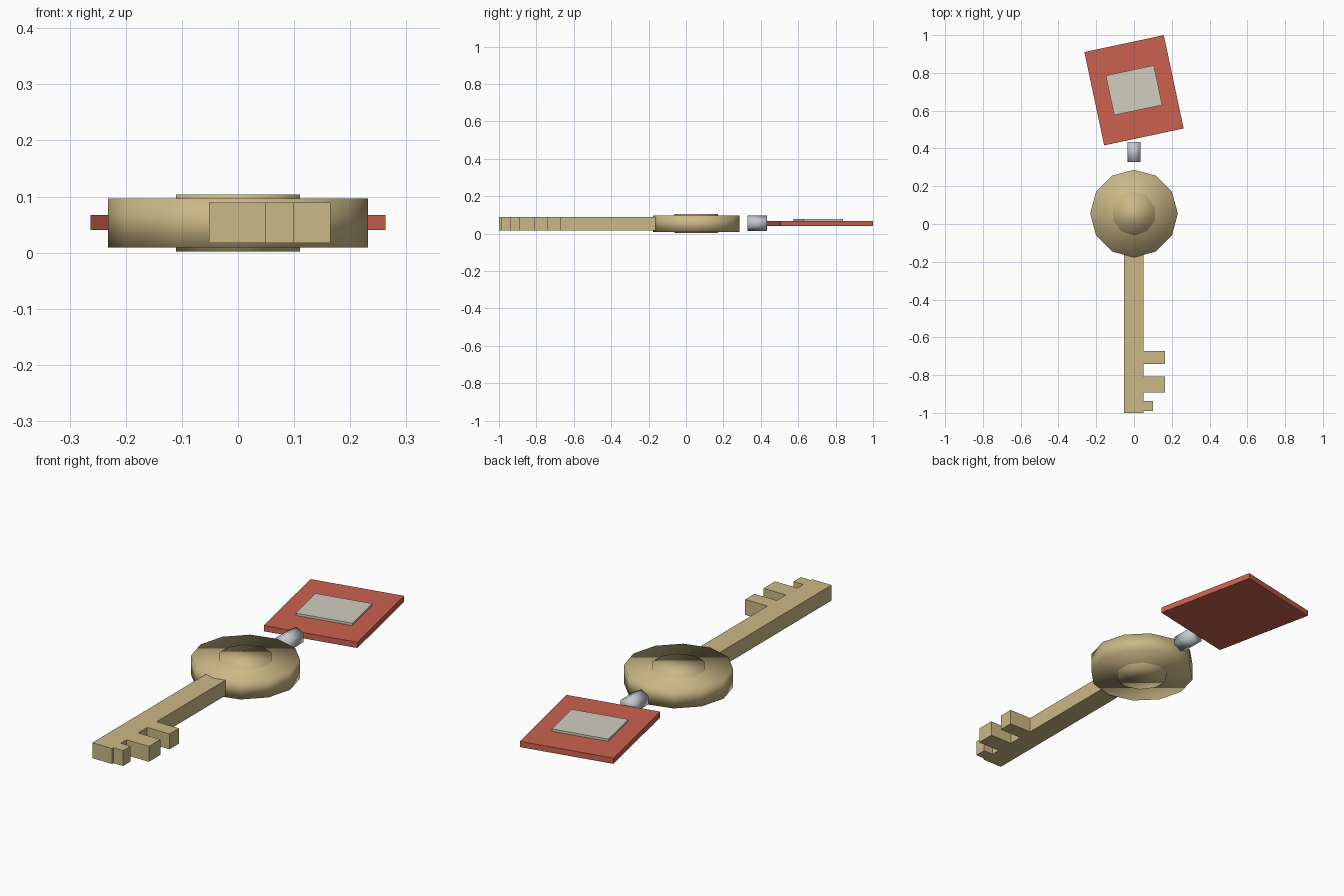
import bpy, bmesh
from math import radians, pi
from mathutils import Matrix

if "Cube" in bpy.data.objects:
    bpy.data.objects.remove(bpy.data.objects["Cube"])


def material(name, rgb):
    m = bpy.data.materials.new(name)
    m.diffuse_color = (*rgb, 1)
    m.use_nodes = True
    m.node_tree.nodes["Principled BSDF"].inputs["Base Color"].default_value = m.diffuse_color
    return m


def finish(name, bm, mat, smooth=False):
    bmesh.ops.recalc_face_normals(bm, faces=bm.faces)
    for f in bm.faces:
        f.smooth = smooth
    me = bpy.data.meshes.new(name)
    bm.to_mesh(me)
    bm.free()
    me.materials.append(mat)
    ob = bpy.data.objects.new(name, me)
    bpy.context.collection.objects.link(ob)
    return ob


def cylinder(name, sides, radius, depth, loc, mat, rot=Matrix()):
    bm = bmesh.new()
    bmesh.ops.create_cone(bm, cap_ends=True, segments=sides, radius1=radius,
                          radius2=radius, depth=depth,
                          matrix=Matrix.Translation(loc) @ rot)
    return finish(name, bm, mat, smooth=True)


def plate(name, size, loc, turn, mat):
    bm = bmesh.new()
    bmesh.ops.create_cube(bm, size=1, matrix=Matrix.Translation(loc)
                          @ Matrix.Rotation(turn, 4, 'Z')
                          @ Matrix.Diagonal((*size, 1)))
    return finish(name, bm, mat)


brass = material("brass", (0.60, 0.48, 0.24))
red = material("red", (0.60, 0.12, 0.08))
paper = material("paper", (0.64, 0.62, 0.52))
steel = material("steel", (0.56, 0.58, 0.61))

# Round key head with a slightly raised boss on both faces
cylinder("key_head", 12, 0.232, 0.087, (0, 0.055, 0.053), brass)
cylinder("head_boss", 10, 0.116, 0.102, (0, 0.055, 0.053), brass)

# Shaft and teeth as one extruded outline
teeth = [(-0.99, -0.936, 0.10), (-0.893, -0.808, 0.165), (-0.741, -0.672, 0.165)]
outline = [(-0.052, -0.10), (-0.052, -1.0), (0.05, -1.0)]
for y0, y1, x in teeth:
    outline += [(0.05, y0), (x, y0), (x, y1), (0.05, y1)]
outline.append((0.05, -0.10))
bm = bmesh.new()
face = bm.faces.new([bm.verts.new((x, y, 0.017)) for x, y in outline])
top = bmesh.ops.extrude_face_region(bm, geom=[face])
bmesh.ops.translate(bm, vec=(0, 0, 0.072),
                    verts=[v for v in top["geom"] if isinstance(v, bmesh.types.BMVert)])
finish("key_shaft", bm, brass)

# Six-sided link between head and tag, lying along y
cylinder("tag_link", 6, 0.041, 0.105, (0, 0.381, 0.055), steel,
         Matrix.Rotation(pi / 2, 4, 'X'))

# Turned tag with its paper label
plate("tag", (0.43, 0.505, 0.027), (0, 0.708, 0.0535), radians(12), red)
plate("tag_label", (0.26, 0.215, 0.02), (0, 0.708, 0.068), radians(12), paper)
